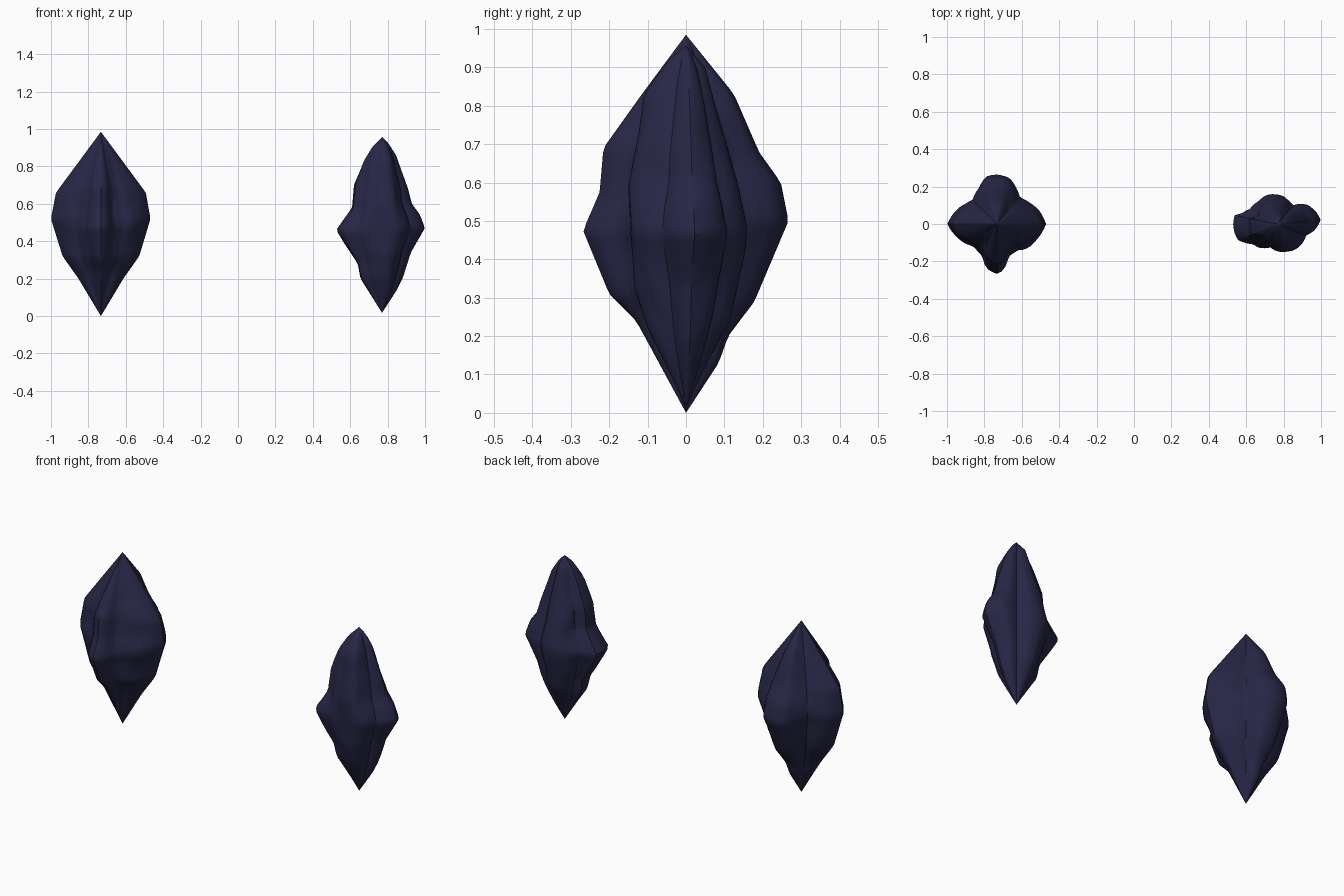
import bpy, bmesh, math
from mathutils import Vector, noise

if "Cube" in bpy.data.objects:
    bpy.data.objects.remove(bpy.data.objects["Cube"])

stone = bpy.data.materials.new("dark navy stone")
stone.diffuse_color = (0.02, 0.02, 0.062, 1)
stone.use_nodes = True
stone.node_tree.nodes["Principled BSDF"].inputs["Base Color"].default_value = stone.diffuse_color


def lerp_table(table, t):
    """Linear interpolation in a sorted list of (key, value)."""
    if t <= table[0][0]:
        return table[0][1]
    for (a, va), (b, vb) in zip(table, table[1:]):
        if t <= b:
            return va + (vb - va) * (t - a) / (b - a)
    return table[-1][1]


def polar(points):
    """Closed top-view outline as a list of (angle, radius)."""
    pol = sorted((math.atan2(y, x) % math.tau, math.hypot(x, y)) for x, y in points)
    return ([(pol[-1][0] - math.tau, pol[-1][1])] + pol
            + [(pol[0][0] + math.tau, pol[0][1])])


def crystal(name, cx, z0, z1, outline, sides, bump, seg=64, rings=48):
    """Spindle lofted from a top outline and profiles toward +x, +y, -x, -y."""
    out = polar(outline)
    sides = [[(z0, 0)] + [(z, r / max(q[1] for q in s)) for z, r in s] + [(z1, 0)]
             for s in sides]
    bm = bmesh.new()
    loops = []
    for i in range(1, rings):
        z = z0 + (z1 - z0) * i / rings
        loop = []
        for j in range(seg):
            a = math.tau * j / seg
            k = int(a / (math.pi / 2) + 1e-9) % 4
            w = math.sin(a - k * math.pi / 2) ** 2
            p = lerp_table(sides[k], z) * (1 - w) + lerp_table(sides[(k + 1) % 4], z) * w
            r = p * lerp_table(out, a)
            n = noise.noise(Vector((math.cos(a) * 1.8, math.sin(a) * 1.8, z * 7)) + Vector((cx * 9, 3, 1)))
            r *= 1 + bump * n * math.sin(2 * a) ** 2
            loop.append(bm.verts.new((cx + r * math.cos(a), r * math.sin(a), z)))
        loops.append(loop)
    for la, lb in zip(loops, loops[1:]):
        for j in range(seg):
            k = (j + 1) % seg
            bm.faces.new((la[j], la[k], lb[k], lb[j]))
    bottom, top = bm.verts.new((cx, 0, z0)), bm.verts.new((cx, 0, z1))
    for j in range(seg):
        k = (j + 1) % seg
        bm.faces.new((bottom, loops[0][k], loops[0][j]))
        bm.faces.new((top, loops[-1][j], loops[-1][k]))
    me = bpy.data.meshes.new(name)
    bm.to_mesh(me)
    bm.free()
    me.materials.append(stone)
    ob = bpy.data.objects.new(name, me)
    bpy.context.collection.objects.link(ob)
    bpy.context.view_layer.objects.active = ob
    ob.select_set(True)
    bpy.ops.object.shade_smooth_by_angle(angle=math.radians(40))
    ob.select_set(False)


# wide crystal: sharp side edges, rounded ridges front and back
crystal(
    "wide_crystal", -0.733, 0.0, 0.985,
    [(0.265, 0), (0.12, 0.14), (0.10, 0.19), (0.065, 0.25), (0, 0.267), (-0.06, 0.257),
     (-0.10, 0.19), (-0.125, 0.13), (-0.267, 0), (-0.135, -0.12), (-0.08, -0.17),
     (-0.055, -0.24), (0, -0.268), (0.035, -0.25), (0.065, -0.18), (0.115, -0.14)],
    [[(0.2, 0.12), (0.32, 0.205), (0.52, 0.265), (0.66, 0.24)],
     [(0.13, 0.085), (0.2, 0.11), (0.29, 0.178), (0.5, 0.267), (0.6, 0.247), (0.68, 0.19), (0.83, 0.125)],
     [(0.2, 0.12), (0.32, 0.205), (0.52, 0.267), (0.66, 0.24)],
     [(0.24, 0.13), (0.31, 0.2), (0.475, 0.268), (0.575, 0.225), (0.69, 0.215), (0.83, 0.115)]],
    0.10)

# narrow crystal: flatter, with pointed knobs at both sides
crystal(
    "narrow_crystal", 0.77, 0.017, 0.957,
    [(0.23, 0.02), (0.21, 0.06), (0.16, 0.1), (0.08, 0.1), (0.03, 0.15), (-0.04, 0.16),
     (-0.1, 0.14), (-0.15, 0.08), (-0.2, 0.055), (-0.235, 0.05), (-0.245, 0), (-0.24, -0.04),
     (-0.22, -0.09), (-0.13, -0.11), (-0.04, -0.13), (0.075, -0.147), (0.11, -0.12),
     (0.15, -0.06), (0.19, -0.04)],
    [[(0.14, 0.08), (0.2, 0.11), (0.34, 0.155), (0.47, 0.23), (0.54, 0.205), (0.6, 0.16),
      (0.68, 0.14), (0.86, 0.075), (0.93, 0.03)],
     [(0.14, 0.06), (0.24, 0.115), (0.4, 0.15), (0.48, 0.16), (0.6, 0.135), (0.75, 0.09), (0.9, 0.05)],
     [(0.2, 0.115), (0.28, 0.13), (0.385, 0.2), (0.46, 0.245), (0.58, 0.16), (0.7, 0.15),
      (0.83, 0.095), (0.9, 0.055)],
     [(0.12, 0.05), (0.22, 0.1), (0.33, 0.135), (0.59, 0.15), (0.72, 0.125), (0.83, 0.11), (0.92, 0.045)]],
    0.10)
